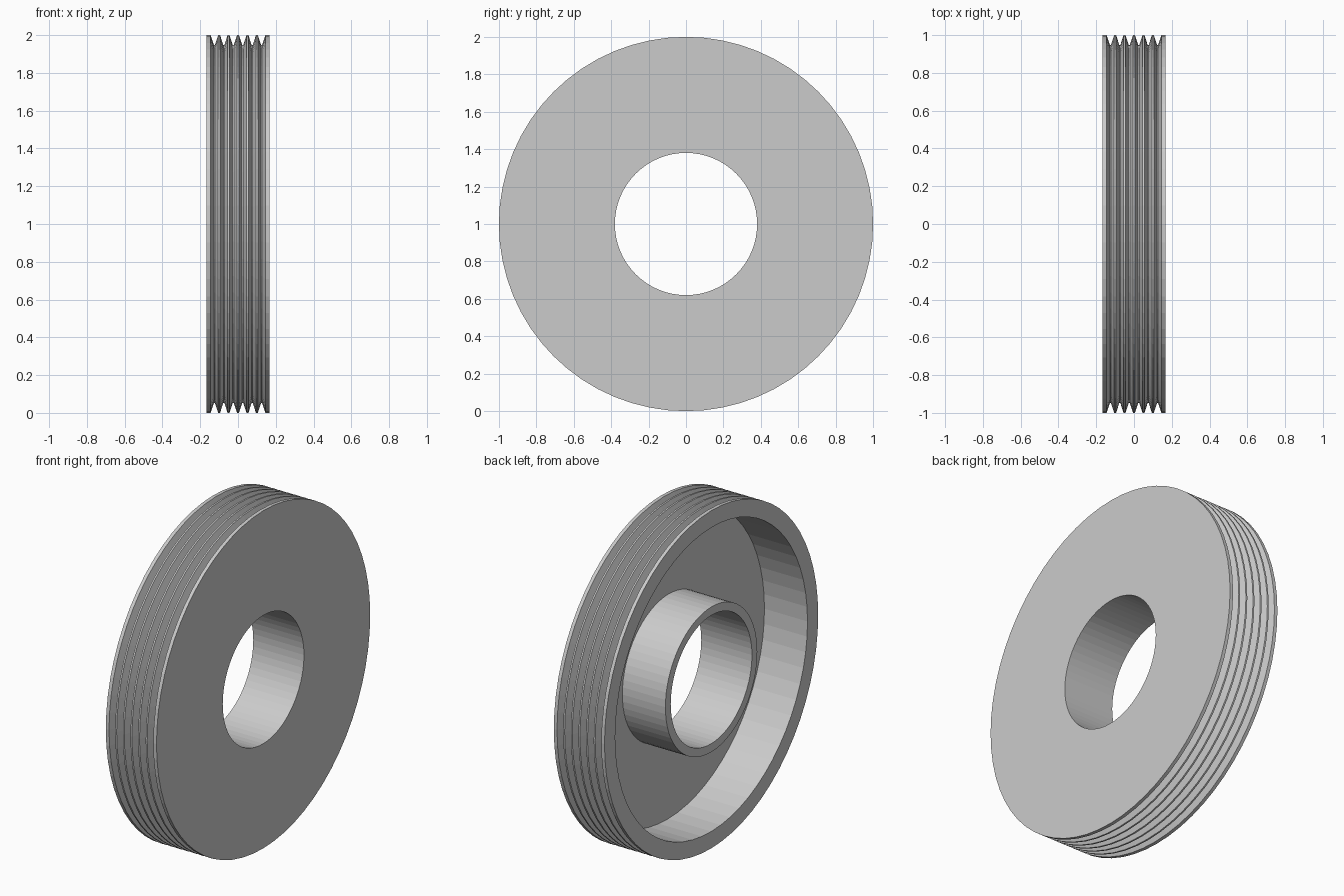
import bpy, bmesh
from math import cos, sin, tau

if "Cube" in bpy.data.objects:
    bpy.data.objects.remove(bpy.data.objects["Cube"])

SEGMENTS = 64
HALF = 0.166          # half width along the axle
RIM_IN, HUB_OUT, BORE = 0.90, 0.43, 0.38
FLOOR = HALF - 0.05   # inner face of the web
PITCH, GROOVES, ROOT = 0.05, 6, 0.948

# Ribbed rim, running from the open side to the web side
profile = [(-HALF, 1.0)]
for i in range(GROOVES):
    c = (i - (GROOVES - 1) / 2) * PITCH
    profile += [(c - 0.02, 1.0), (c - 0.003, ROOT), (c + 0.003, ROOT), (c + 0.02, 1.0)]

# Web face, bore, hub and recessed cavity
profile += [(HALF, 1.0), (HALF, BORE), (-HALF, BORE), (-HALF, HUB_OUT),
            (FLOOR, HUB_OUT), (FLOOR, RIM_IN), (-HALF, RIM_IN)]

# Revolve the closed profile around the x axis
bm = bmesh.new()
rings = []
for s in range(SEGMENTS):
    a = tau * s / SEGMENTS
    rings.append([bm.verts.new((x, r * cos(a), 1 + r * sin(a))) for x, r in profile])
n = len(profile)
for s in range(SEGMENTS):
    p, q = rings[s], rings[(s + 1) % SEGMENTS]
    for i in range(n):
        j = (i + 1) % n
        bm.faces.new((p[i], p[j], q[j], q[i]))
bmesh.ops.recalc_face_normals(bm, faces=bm.faces)

mesh = bpy.data.meshes.new("ribbed_pulley")
bm.to_mesh(mesh)
bm.free()
bpy.context.collection.objects.link(bpy.data.objects.new("ribbed_pulley", mesh))
